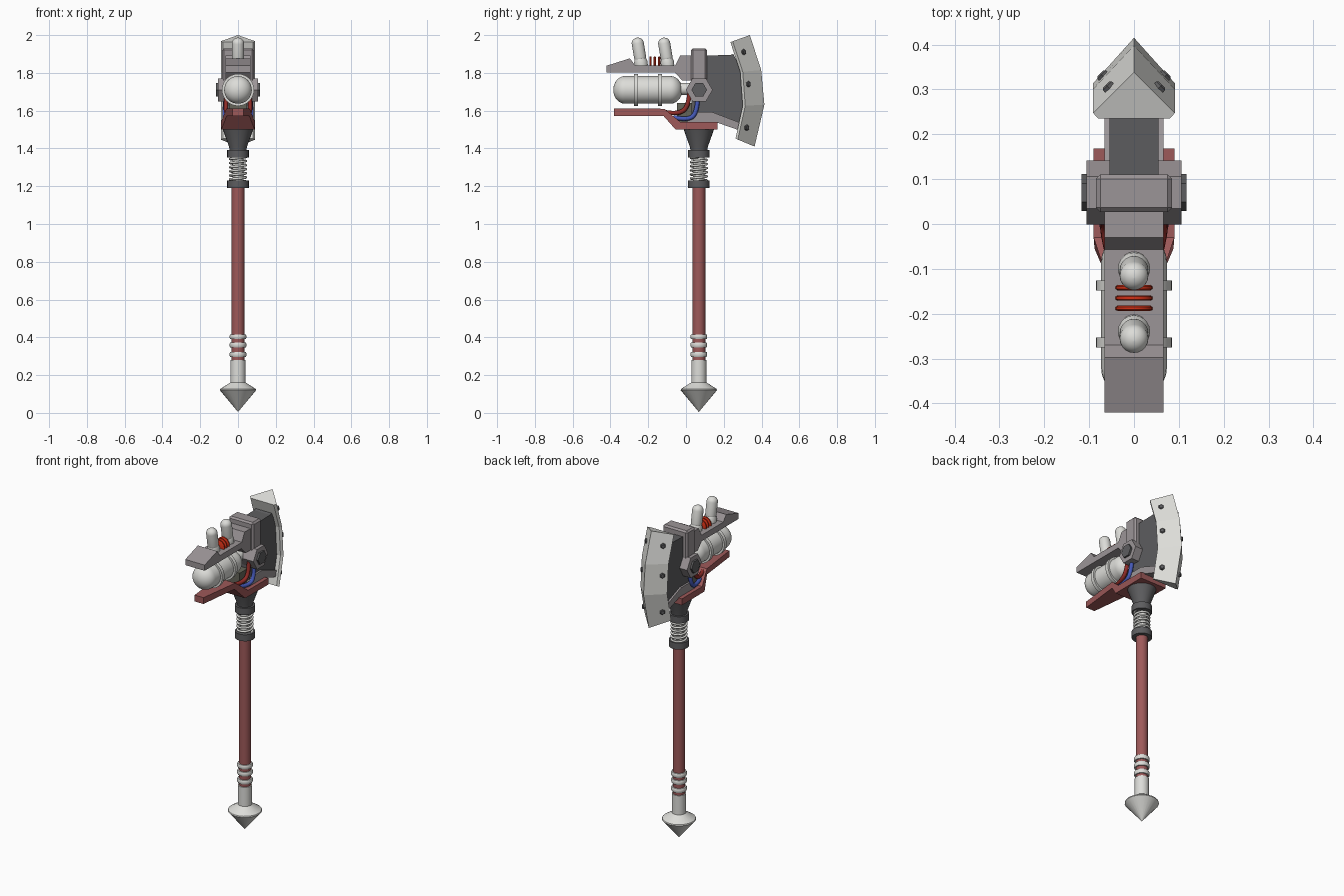
import bpy, bmesh, math
from mathutils import Vector

if "Cube" in bpy.data.objects:
    bpy.data.objects.remove(bpy.data.objects["Cube"])

def mat(name, r, g, b):
    m = bpy.data.materials.new(name)
    m.diffuse_color = (r, g, b, 1)
    m.use_nodes = True
    m.node_tree.nodes["Principled BSDF"].inputs["Base Color"].default_value = m.diffuse_color
    return m

SILVER = mat("silver", 0.72, 0.72, 0.69)
GREY = mat("warm grey", 0.33, 0.30, 0.31)
DARK = mat("dark grey", 0.11, 0.11, 0.115)
RED = mat("dull red", 0.34, 0.10, 0.10)
GLOW = mat("bright red", 0.65, 0.03, 0.008)
HOSE = mat("hose red", 0.28, 0.025, 0.02)
BLUE = mat("hose blue", 0.06, 0.10, 0.48)
OLIVE = mat("olive grey", 0.13, 0.13, 0.10)

CY = 0.068  # y of the shaft axis

def make(name, verts, faces, m, smooth=False):
    me = bpy.data.meshes.new(name)
    me.from_pydata([tuple(v) for v in verts], [], faces)
    bm = bmesh.new()
    bm.from_mesh(me)
    bmesh.ops.recalc_face_normals(bm, faces=bm.faces)
    bm.to_mesh(me)
    bm.free()
    ob = bpy.data.objects.new(name, me)
    bpy.context.collection.objects.link(ob)
    me.materials.append(m)
    if smooth:
        bpy.ops.object.select_all(action='DESELECT')
        ob.select_set(True)
        bpy.context.view_layer.objects.active = ob
        bpy.ops.object.shade_smooth_by_angle(angle=math.radians(35))
    return ob

def loft(name, rings, m, smooth=False, closed=False):
    """Skin equal-length rings of points, with end caps unless closed."""
    n, k = len(rings[0]), len(rings)
    verts = [p for r in rings for p in r]
    faces = []
    for i in range(k if closed else k - 1):
        j = (i + 1) % k
        for a in range(n):
            b = (a + 1) % n
            faces.append((i*n + a, i*n + b, j*n + b, j*n + a))
    if not closed:
        faces += [tuple(range(n)), tuple(range((k - 1)*n, k*n))]
    return make(name, verts, faces, m, smooth)

def turn(name, profile, m, origin=(0, CY, 0), axis=(0, 0, 1), n=24, smooth=True, phase=0.0):
    """Lathe (radius, height) pairs about an axis."""
    w = Vector(axis).normalized()
    u = w.cross(Vector((1, 0, 0)))
    if u.length < 0.1:
        u = Vector((0, 1, 0))
    u.normalize()
    v = w.cross(u)
    o = Vector(origin)
    rings = []
    for r, h in profile:
        r = max(r, 0.0004)
        rings.append([o + w*h + u*r*math.cos(phase + a*math.tau/n) + v*r*math.sin(phase + a*math.tau/n)
                      for a in range(n)])
    return loft(name, rings, m, smooth)

def slab(name, prof, half, m, bevel=0.0):
    """Extrude a (y, z) outline across x; half may be a function of y."""
    f = half if callable(half) else (lambda y: half)
    ob = loft(name, [[(s*f(y), y, z) for y, z in prof] for s in (-1, 1)], m)
    if bevel:
        b = ob.modifiers.new("bevel", 'BEVEL')
        b.width, b.segments = bevel, 1
    return ob

def box(name, x, y0, y1, z0, z1, m, bevel=0.0):
    return slab(name, [(y0, z0), (y1, z0), (y1, z1), (y0, z1)], x, m, bevel)

def tube(name, pts, r, m, cyclic=False, bez=False):
    cu = bpy.data.curves.new(name, 'CURVE')
    cu.dimensions = '3D'
    cu.bevel_depth, cu.bevel_resolution, cu.use_fill_caps = r, 2, True
    if bez:
        cu.resolution_u = 8
        sp = cu.splines.new('NURBS')
        sp.points.add(len(pts) - 1)
        sp.order_u, sp.use_endpoint_u = 3, True
    else:
        sp = cu.splines.new('POLY')
        sp.points.add(len(pts) - 1)
    for p, c in zip(sp.points, pts):
        p.co = (*c, 1)
    cu.materials.append(m)
    ob = bpy.data.objects.new(name, cu)
    bpy.context.collection.objects.link(ob)
    return ob

def capsule(r, length, dome, steps=6):
    """Lathe profile with rounded ends."""
    q = [(r*math.sin(i*math.pi/2/steps), dome*(1 - math.cos(i*math.pi/2/steps))) for i in range(steps + 1)]
    return q + [(a, length - h) for a, h in reversed(q)]

# Pommel and shaft
turn("pommel", [(0, 0.005), (0.096, 0.12), (0.094, 0.127), (0.042, 0.16), (0.04, 0.162), (0.04, 0.28), (0.03, 0.28)], SILVER)
turn("shaft", [(0.034, 0.27), (0.034, 1.20)], RED)
for i, z in enumerate((0.31, 0.36, 0.403)):
    turn(f"grip_ring_{i}", [(0.034, z - 0.013), (0.041, z - 0.013), (0.044, z - 0.007),
                            (0.044, z + 0.007), (0.041, z + 0.013), (0.034, z + 0.013)], SILVER)

# Collars, spring and socket
turn("spring_core", [(0.03, 1.2), (0.03, 1.38)], SILVER)
for name, a, b in (("lower_collar", 1.19, 1.23), ("upper_collar", 1.352, 1.393)):
    turn(name, [(0.03, a), (0.057, a), (0.057, b), (0.03, b)], DARK)
N = 6
tube("spring", [(0.042*math.cos(t*math.tau/20), CY + 0.042*math.sin(t*math.tau/20), 1.225 + 0.13*t/(20*N))
                for t in range(20*N + 1)], 0.0065, SILVER)
turn("socket", [(0.044, 1.39), (0.048, 1.41), (0.082, 1.505)], DARK)

# Red cradle under the tank, tapering to the front
def cradle_w(y):
    if y > -0.05:
        return 0.09
    return 0.06 + (y + 0.12)*0.43 if y > -0.121 else 0.03 + (y + 0.38)*0.115
slab("cradle", [(-0.38, 1.573), (-0.12, 1.573), (-0.055, 1.50), (0.168, 1.50), (0.168, 1.54),
                (-0.03, 1.54), (-0.115, 1.61), (-0.38, 1.612)], cradle_w, RED)

# Head core
slab("core_plate", [(0.03, 1.55), (0.14, 1.56), (0.29, 1.52), (0.31, 1.63), (0.295, 1.81), (0.25, 1.90),
                    (0.235, 1.895), (0.03, 1.89)], 0.055, DARK)
slab("lower_trim", [(0.0, 1.535), (0.17, 1.535), (0.285, 1.495), (0.29, 1.535), (0.14, 1.592), (0.05, 1.592)], 0.066, GREY)
box("valve_box", 0.045, -0.048, 0.06, 1.535, 1.64, OLIVE)
box("head_block", 0.085, 0.027, 0.11, 1.68, 1.93, GREY, 0.01)
slab("upper_arm", [(-0.42, 1.803), (-0.06, 1.803), (-0.02, 1.76), (0.03, 1.76), (0.10, 1.80), (0.10, 1.893),
                   (-0.03, 1.893), (-0.057, 1.84), (-0.27, 1.84), (-0.297, 1.877), (-0.42, 1.838)], 0.066, GREY)

# Hexagonal bolt through the head
turn("hex_nut", [(0.071, -0.106), (0.071, 0.106)], GREY, (0, 0.07, 1.71), (1, 0, 0), 6, False)
turn("hex_bolt", [(0.041, -0.117), (0.041, 0.117)], DARK, (0, 0.07, 1.71), (1, 0, 0), 6, False)
for ob in (bpy.data.objects["hex_nut"], bpy.data.objects["hex_bolt"]):
    assert abs(max(v.co.y for v in ob.data.vertices) - 0.07) > 0.03

# Gas tank with bands and neck
turn("tank", capsule(0.073, 0.365, 0.062, 8), SILVER, (0, -0.385, 1.71), (0, 1, 0), 32)
turn("tank_neck", [(0.032, 0), (0.032, 0.07)], SILVER, (0, -0.03, 1.715), (0, 1, 0))
for i, y in enumerate((-0.275, -0.148)):
    turn(f"tank_band_{i}", [(0.07, 0), (0.085, 0), (0.085, 0.022), (0.07, 0.022)], SILVER, (0, y, 1.71), (0, 1, 0), 32)

# Tilted bulbs and heating coils on the arm
for i, y in enumerate((-0.238, -0.098)):
    turn(f"bulb_{i}", capsule(0.032, 0.135, 0.03), SILVER, (0, y, 1.853), (0, -0.17, 1), 20)
    turn(f"bulb_base_{i}", [(0.034, -0.015), (0.036, 0.008), (0.03, 0.026)], SILVER, (0, y, 1.85), (0, -0.17, 1), 20)
for i, y in enumerate((-0.188, -0.165, -0.142)):
    turn(f"coil_{i}", [(0.036, -0.006), (0.041, -0.003), (0.041, 0.003), (0.036, 0.006)], GLOW, (0, y, 1.847), (0, 1, 0))

# Hoses on both sides
for s, side in ((-1, "left"), (1, "right")):
    tube(f"red_hose_{side}", [(s*0.06, 0.02, 1.71), (s*0.066, 0.015, 1.62), (s*0.06, -0.045, 1.58), (s*0.04, -0.11, 1.592)],
         0.012, HOSE, bez=True)
    tube(f"blue_hose_{side}", [(s*0.066, 0.062, 1.67), (s*0.072, 0.058, 1.58), (s*0.068, 0.0, 1.55), (s*0.05, -0.065, 1.565)],
         0.012, BLUE, bez=True)

# Faceted wedge blade: inner and outer edge points (y, z)
inner = [(0.235, 1.963), (0.287, 1.805), (0.300, 1.625), (0.262, 1.452)]
outer = [(0.338, 2.0), (0.398, 1.815), (0.415, 1.632), (0.363, 1.41)]
rings = []
for (iy, iz), (oy, oz) in zip(inner, outer):
    def at(x, t):
        return (x, iy + (oy - iy)*t, iz + (oz - iz)*t)
    rings.append([at(-0.08, 0), at(-0.091, 0.12), at(0, 1), at(0.091, 0.12), at(0.08, 0)])
loft("blade", rings, SILVER)

# Rivets, standing square to the blade sides
for i, (y, z, dy, t) in enumerate(((0.305, 1.91, 0.09, 0.45), (0.33, 1.74, 0.11, 0.33), (0.322, 1.51, 0.1, 0.38))):
    x = 0.091*(1 - t)/0.88
    for s in (-1, 1):
        turn(f"rivet_{i}_{'right' if s > 0 else 'left'}", [(0.016, -0.012), (0.016, 0.004), (0.011, 0.008)], DARK,
             (s*x, y, z), (s*0.7, 0.7, 0), 6, False)
